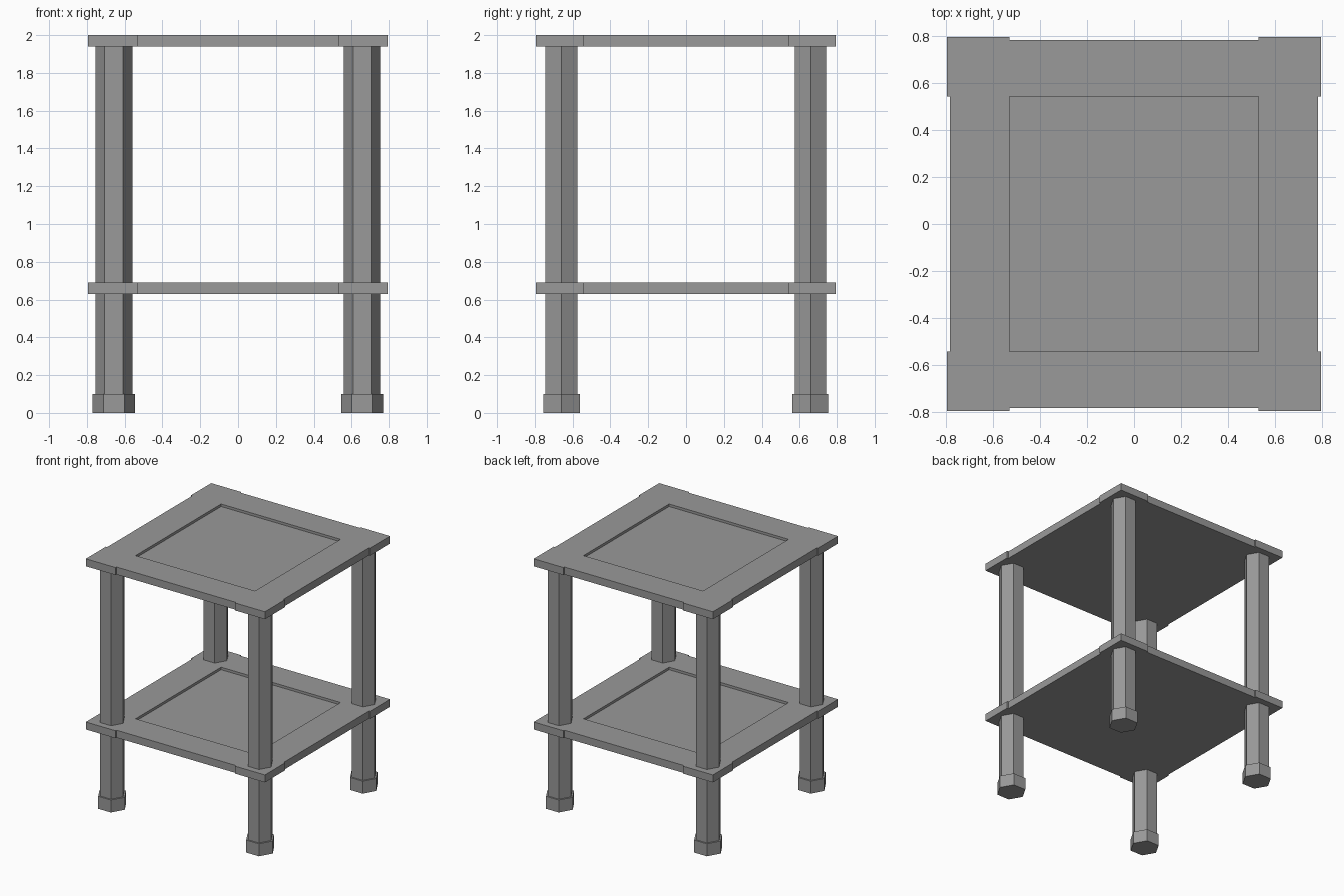
import bpy
import bmesh
from math import pi
from mathutils import Matrix, Vector

cube = bpy.data.objects.get("Cube")
if cube:
    bpy.data.objects.remove(cube, do_unlink=True)

# One plain grey for the whole table
grey = bpy.data.materials.new("plain grey")
grey.use_nodes = True
colour = (0.32, 0.32, 0.32, 1)
grey.diffuse_color = colour
grey.node_tree.nodes["Principled BSDF"].inputs["Base Color"].default_value = colour


def make_object(name, bm):
    bmesh.ops.recalc_face_normals(bm, faces=bm.faces[:])
    mesh = bpy.data.meshes.new(name)
    bm.to_mesh(mesh)
    bm.free()
    mesh.materials.append(grey)
    obj = bpy.data.objects.new(name, mesh)
    bpy.context.collection.objects.link(obj)
    return obj


def shelf(name, bottom, thickness=0.06, recess=0.02):
    """Square board with slightly proud corners and a sunken centre panel."""
    bm = bmesh.new()
    xs = [-0.795, -0.783, -0.53, 0.53, 0.783, 0.795]
    ys = [-0.795, -0.783, -0.542, 0.542, 0.783, 0.795]
    grid = [[bm.verts.new((x, y, bottom)) for y in ys] for x in xs]
    for i in range(5):
        for j in range(5):
            # leave out the thin strips between the corners
            if (i in (0, 4) and j == 2) or (j in (0, 4) and i == 2):
                continue
            bm.faces.new((grid[i][j], grid[i + 1][j],
                          grid[i + 1][j + 1], grid[i][j + 1]))
    raised = bmesh.ops.extrude_face_region(bm, geom=bm.faces[:])["geom"]
    bmesh.ops.translate(bm, vec=Vector((0, 0, thickness)),
                        verts=[g for g in raised if isinstance(g, bmesh.types.BMVert)])
    bmesh.ops.recalc_face_normals(bm, faces=bm.faces[:])
    # sink the centre panel of the upper side
    panel = [f for f in bm.faces if f.normal.z > 0.5
             and f.calc_center_median().xy.length < 0.1]
    bmesh.ops.inset_individual(bm, faces=panel, thickness=0, depth=-recess)
    return make_object(name, bm)


def hex_post(name, x, y, bottom, top, radius):
    """Six-sided post with corners pointing along x."""
    bm = bmesh.new()
    place = Matrix.Translation((x, y, (bottom + top) / 2)) @ Matrix.Rotation(pi / 2, 4, "Z")
    bmesh.ops.create_cone(bm, cap_ends=True, segments=6, radius1=radius,
                          radius2=radius, depth=top - bottom, matrix=place)
    return make_object(name, bm)


# Boards
shelf("lower_shelf", 0.63)
shelf("table_top", 1.94)

# Legs and feet
for side, x in (("left", 0.657), ("right", -0.657)):
    for end, y in (("front", -0.658), ("back", 0.658)):
        hex_post(f"{end}_{side}_leg", x, y, 0.05, 1.95, 0.098)
        hex_post(f"{end}_{side}_foot", x, y, 0, 0.1, 0.112)
